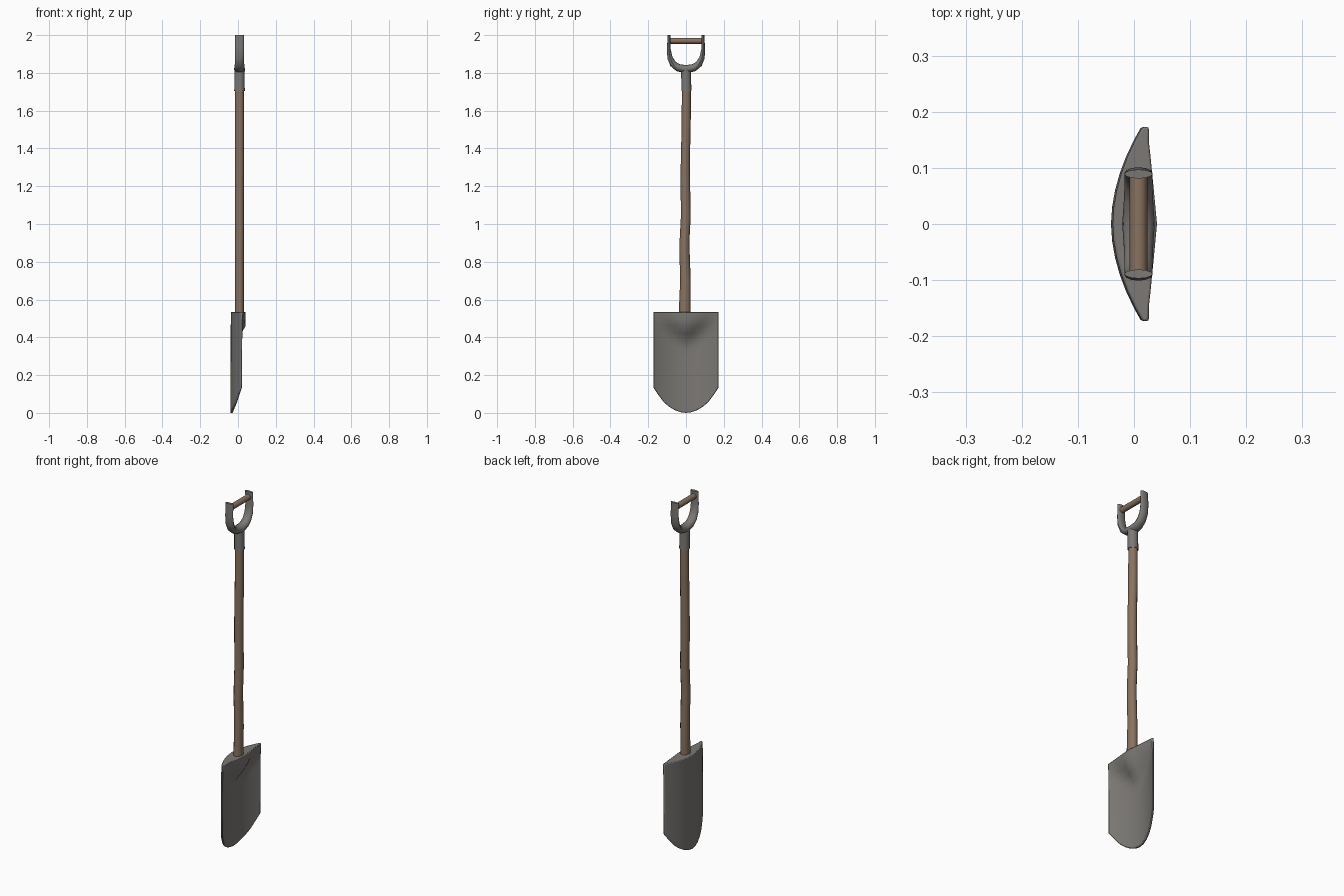
import bpy, bmesh, math
from mathutils import Vector

if "Cube" in bpy.data.objects:
    bpy.data.objects.remove(bpy.data.objects["Cube"])

CX = 0.008          # handle axis offset in x
N = 12              # sides of round sections


def material(name, rgb):
    m = bpy.data.materials.new(name)
    m.diffuse_color = (*rgb, 1)
    m.use_nodes = True
    m.node_tree.nodes["Principled BSDF"].inputs["Base Color"].default_value = m.diffuse_color
    return m


wood = material("wood", (0.25, 0.17, 0.115))
metal = material("metal", (0.20, 0.19, 0.177))


def finish(bm, name, mat, angle=40):
    bmesh.ops.recalc_face_normals(bm, faces=bm.faces[:])
    me = bpy.data.meshes.new(name)
    bm.to_mesh(me)
    bm.free()
    ob = bpy.data.objects.new(name, me)
    bpy.context.collection.objects.link(ob)
    me.materials.append(mat)
    bpy.ops.object.select_all(action='DESELECT')
    ob.select_set(True)
    bpy.context.view_layer.objects.active = ob
    bpy.ops.object.shade_smooth_by_angle(angle=math.radians(angle))
    return ob


def sweep(name, stations, mat):
    """Sweep an ellipse along a path in the y-z plane: (y, z, in-plane radius, x radius)."""
    bm = bmesh.new()
    rings = []
    for i, (y, z, r, rx) in enumerate(stations):
        a = stations[max(i - 1, 0)]
        b = stations[min(i + 1, len(stations) - 1)]
        t = Vector((0, b[0] - a[0], b[1] - a[1])).normalized()
        n = Vector((0, t.z, -t.y))
        ring = []
        for k in range(N):
            w = 2 * math.pi * k / N
            ring.append(bm.verts.new(Vector((CX + rx * math.cos(w), y, z)) + n * r * math.sin(w)))
        rings.append(ring)
    for p, q in zip(rings, rings[1:]):
        for k in range(N):
            bm.faces.new((p[k], p[(k + 1) % N], q[(k + 1) % N], q[k]))
    bm.faces.new(rings[0])
    bm.faces.new(rings[-1])
    return finish(bm, name, mat)


# Slightly crooked wooden shaft
shaft = [(-0.006, 0.50, 0.031), (-0.006, 0.56, 0.031), (-0.003, 0.70, 0.028), (-0.008, 0.86, 0.027),
         (-0.007, 0.93, 0.026), (-0.001, 1.04, 0.026), (-0.004, 1.25, 0.025), (-0.003, 1.36, 0.024),
         (0.001, 1.52, 0.024), (0.002, 1.74, 0.024)]
sweep("shaft", [(y, z, r, 0.024) for y, z, r in shaft], wood)

# Metal socket under the grip
sweep("grip_socket", [(0.002, 1.705, 0.027, 0.028), (0.001, 1.76, 0.026, 0.027),
                      (0, 1.825, 0.026, 0.028)], metal)

# U-shaped yoke, mirrored about y = 0
half = [(0.089, 2.0, 0.008, 0.025), (0.091, 1.925, 0.010, 0.025), (0.085, 1.88, 0.014, 0.025),
        (0.069, 1.848, 0.018, 0.025), (0.043, 1.828, 0.020, 0.026)]
yoke = half + [(0, 1.819, 0.022, 0.029)] + [(-y, z, r, rx) for y, z, r, rx in reversed(half)]
sweep("grip_yoke", yoke, metal)

# Wooden grip bar
sweep("grip_bar", [(-0.09, 1.97, 0.016, 0.016), (0.09, 1.97, 0.016, 0.016)], wood)

# Dished blade: curved back, front swelling into a solid tread around the shaft
right = [(0, 0.0), (0.03, 0.004), (0.06, 0.015), (0.09, 0.033), (0.118, 0.057), (0.148, 0.097), (0.173, 0.135)]
columns = [(-y, z) for y, z in reversed(right[1:])] + right
ROWS, TOP = 14, 0.535


def smooth(t):
    t = min(max(t, 0), 1)
    return t * t * (3 - 2 * t)


bm = bmesh.new()
back, front = [], []
for y, zb in columns:
    u = abs(y) / 0.173
    cb, cf = [], []
    for j in range(ROWS + 1):
        z = zb + (TOP - zb) * j / ROWS
        xb = -0.041 + 0.003 * z / TOP + 0.053 * u ** 1.9
        thin = xb + 0.015 - 0.005 * u
        tread = 0.027 + 0.014 * (1 - u) ** 1.2
        xf = thin + (tread - thin) * smooth((z - 0.35 - 0.10 * u) / 0.12)
        cb.append(bm.verts.new((xb, y, z)))
        cf.append(bm.verts.new((xf, y, z)))
    back.append(cb)
    front.append(cf)
last = len(columns) - 1
for i in range(last):
    for j in range(ROWS):
        for g in (back, front):
            bm.faces.new((g[i][j], g[i + 1][j], g[i + 1][j + 1], g[i][j + 1]))
    for j in (0, ROWS):
        bm.faces.new((back[i][j], back[i + 1][j], front[i + 1][j], front[i][j]))
for i in (0, last):
    for j in range(ROWS):
        bm.faces.new((back[i][j], back[i][j + 1], front[i][j + 1], front[i][j]))
blade = finish(bm, "blade", metal)
# Softened rim
bevel = blade.modifiers.new("rim", 'BEVEL')
bevel.width = 0.004
bevel.segments = 2
bevel.limit_method = 'ANGLE'
bevel.angle_limit = math.radians(45)
